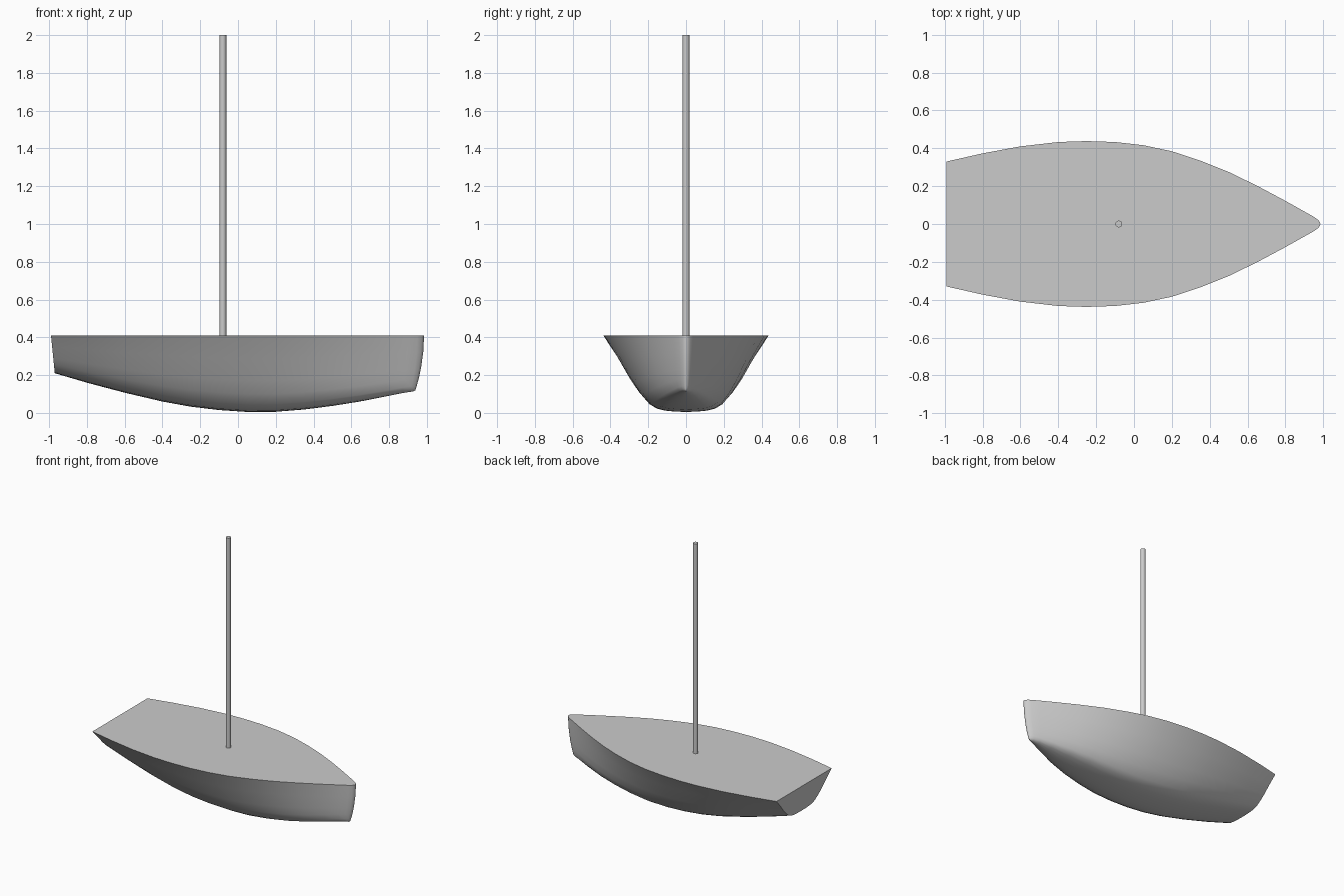
import bpy, bmesh, math

cube = bpy.data.objects.get("Cube")
if cube:
    bpy.data.objects.remove(cube, do_unlink=True)

DECK_Z = 0.41

grey = bpy.data.materials.new("light_grey")
grey.use_nodes = True
colour = (0.6, 0.6, 0.6, 1)
grey.diffuse_color = colour
grey.node_tree.nodes["Principled BSDF"].inputs["Base Color"].default_value = colour

# Stations from stern to bow: x, half width at deck, keel height
stations = [
    (-0.99, 0.33, 0.21), (-0.8, 0.373, 0.158), (-0.6, 0.41, 0.107),
    (-0.4, 0.433, 0.06), (-0.25, 0.438, 0.033), (-0.1, 0.433, 0.015),
    (0.05, 0.416, 0.005), (0.2, 0.384, 0.006), (0.35, 0.335, 0.018),
    (0.5, 0.275, 0.037), (0.65, 0.202, 0.06), (0.8, 0.122, 0.086),
    (0.9, 0.066, 0.104), (0.95, 0.038, 0.111), (0.972, 0.022, 0.114),
    (0.982, 0.01, 0.118), (0.985, 0, 0.122),
]
# Half sections from keel to deck: width share amidships, at the bow, height share
section = [
    (0, 0, 0), (0.14, 0.2, 0.005), (0.27, 0.4, 0.018), (0.37, 0.58, 0.045),
    (0.46, 0.7, 0.1), (0.57, 0.79, 0.235), (0.68, 0.85, 0.41),
    (0.83, 0.92, 0.7), (1, 1, 1),
]


def section_points(x, half, keel):
    bow = max(0, x) ** 1.5
    points = []
    for mid_u, bow_u, v in section:
        u = mid_u + (bow_u - mid_u) * bow
        # Raked stem and transom
        rake = -0.045 * (1 - v) ** 2 * max(0, (x - 0.6) / 0.385)
        rake += 0.02 * (1 - v) * max(0, (-0.7 - x) / 0.29)
        points.append((x + rake, half * u, keel + (DECK_Z - keel) * v))
    port = [(px, -py, pz) for px, py, pz in reversed(points[1:])]
    return port + points


# Hull: lofted skin with flat transom and deck
bm = bmesh.new()
rings = [[bm.verts.new(p) for p in section_points(*s)] for s in stations]
for a, b in zip(rings, rings[1:]):
    for i in range(len(a) - 1):
        bm.faces.new((a[i], a[i + 1], b[i + 1], b[i]))
bm.faces.new(rings[0])
bm.faces.new([r[0] for r in rings] + [r[-1] for r in reversed(rings)])
bmesh.ops.remove_doubles(bm, verts=bm.verts, dist=0.0005)
bmesh.ops.recalc_face_normals(bm, faces=bm.faces)
mesh = bpy.data.meshes.new("hull")
bm.to_mesh(mesh)
bm.free()
hull = bpy.data.objects.new("hull", mesh)
bpy.context.collection.objects.link(hull)

# Mast: slim pole standing on the deck
bpy.ops.mesh.primitive_cylinder_add(
    vertices=16, radius=0.018, depth=2 - DECK_Z, location=(-0.08, 0, 1 + DECK_Z / 2))
mast = bpy.context.object
mast.name = "mast"

for part in (hull, mast):
    part.data.materials.append(grey)
    bpy.ops.object.select_all(action="DESELECT")
    part.select_set(True)
    bpy.context.view_layer.objects.active = part
    bpy.ops.object.shade_smooth_by_angle(angle=math.radians(40))
